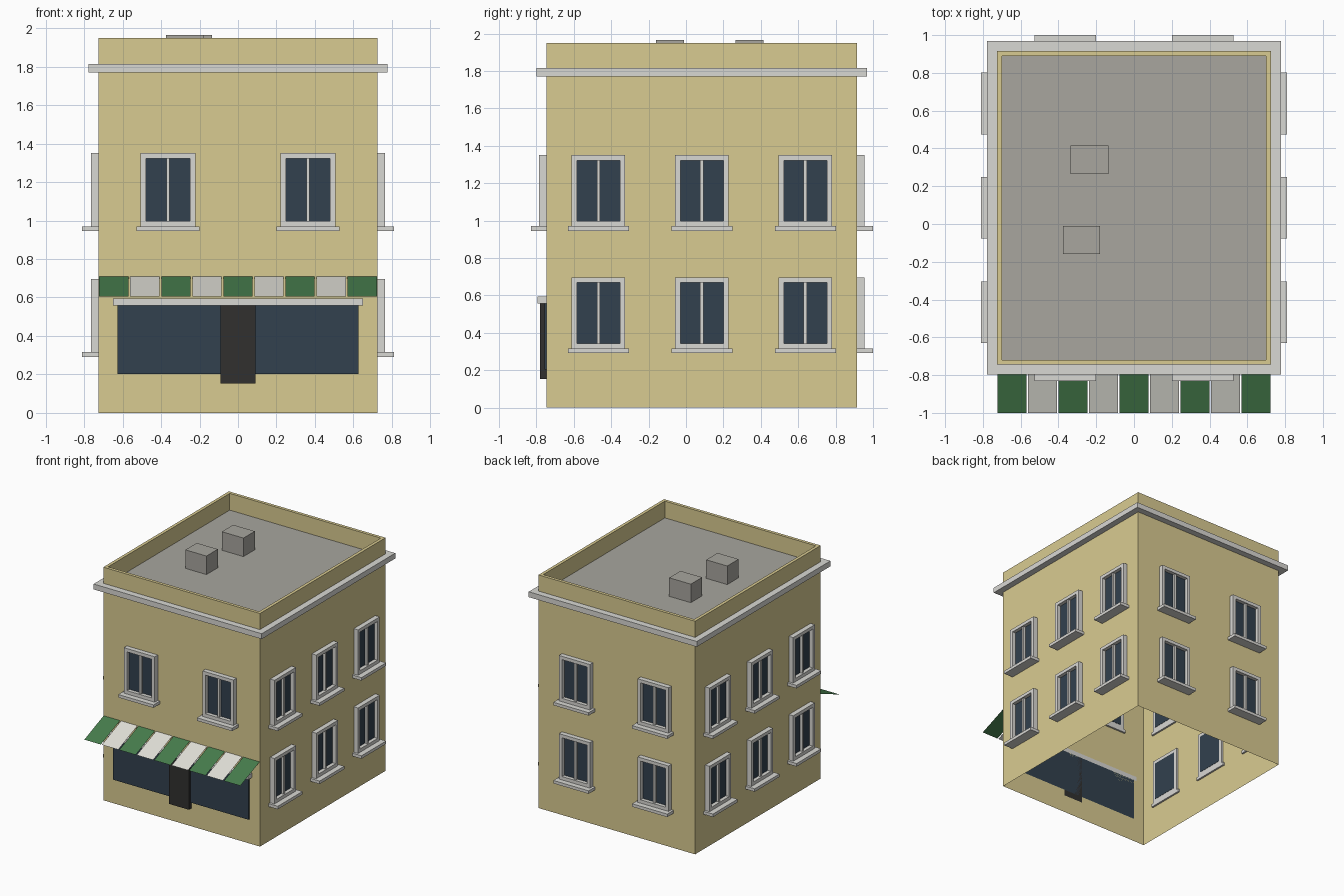
import bpy, bmesh
from math import pi
from mathutils import Matrix

cube = bpy.data.objects.get("Cube")
if cube:
    bpy.data.objects.remove(cube)


def linear(v):
    v /= 255
    return v / 12.92 if v <= 0.04045 else ((v + 0.055) / 1.055) ** 2.4


def material(name, r, g, b):
    m = bpy.data.materials.new(name)
    m.use_nodes = True
    colour = (linear(r), linear(g), linear(b), 1)
    m.diffuse_color = colour
    m.node_tree.nodes["Principled BSDF"].inputs["Base Color"].default_value = colour
    return m


WALL = material("tan_wall", 217, 203, 145)
TRIM = material("pale_trim", 217, 216, 212)
GLASS = material("dark_glass", 50, 65, 78)
ROOF = material("grey_roof", 168, 166, 159)
DOOR = material("black_door", 49, 48, 47)
GREEN = material("green_cloth", 70, 124, 76)
CREAM = material("cream_cloth", 224, 223, 215)


def add_box(bm, x, y, z):
    """Box from three (low, high) ranges."""
    mid = [(a + b) / 2 for a, b in (x, y, z)]
    size = [b - a for a, b in (x, y, z)]
    bmesh.ops.create_cube(bm, size=1, matrix=Matrix.Translation(mid) @ Matrix.Diagonal((*size, 1)))


def finish(name, bm, *mats):
    mesh = bpy.data.meshes.new(name)
    bm.to_mesh(mesh)
    bm.free()
    for m in mats:
        mesh.materials.append(m)
    return place(name, mesh)


def place(name, mesh, matrix=Matrix()):
    obj = bpy.data.objects.new(name, mesh)
    obj.matrix_world = matrix
    bpy.context.collection.objects.link(obj)
    return obj


def boxes(name, mat, *ranges):
    bm = bmesh.new()
    for r in ranges:
        add_box(bm, *r)
    return finish(name, bm, mat)


# Walls, parapet and sunken roof, open underneath
HX, Y0, Y1, TOP, DECK, RIM = 0.725, -0.745, 0.915, 1.95, 1.81, 0.037
CY = (Y0 + Y1) / 2
bm = bmesh.new()
add_box(bm, (-HX, HX), (Y0, Y1), (0, TOP))
bm.normal_update()
bmesh.ops.delete(bm, geom=[f for f in bm.faces if f.normal.z < -0.5], context="FACES_ONLY")
roof = next(f for f in bm.faces if f.normal.z > 0.5)
bmesh.ops.inset_region(bm, faces=[roof], thickness=RIM)
deck = bmesh.ops.extrude_face_region(bm, geom=[roof])["geom"]
bmesh.ops.translate(bm, vec=(0, 0, DECK - TOP), verts=[v for v in deck if isinstance(v, bmesh.types.BMVert)])
if roof.is_valid:
    bmesh.ops.delete(bm, geom=[roof], context="FACES_ONLY")
for f in deck:
    if isinstance(f, bmesh.types.BMFace):
        f.material_index = 1
finish("building_shell", bm, WALL, ROOF)

# Cornice band around the walls
OUT, IN = 0.053, 0.01
BAND = (1.77, 1.815)
boxes("cornice", TRIM,
      ((-HX - OUT, HX + OUT), (Y0 - OUT, Y0 + IN), BAND),
      ((-HX - OUT, HX + OUT), (Y1 - IN, Y1 + OUT), BAND),
      ((-HX - OUT, -HX + IN), (Y0 + IN, Y1 - IN), BAND),
      ((HX - IN, HX + OUT), (Y0 + IN, Y1 - IN), BAND))

# Rooftop units
boxes("rooftop_units", ROOF,
      ((-0.335, -0.135), (0.265, 0.415), (DECK, 1.965)),
      ((-0.375, -0.18), (-0.16, -0.01), (DECK, 1.965)))

# One window, facing -y, with its origin at the foot of the frame on the wall
W, H, B = 0.143, 0.38, 0.028
DEPTH = (-0.04, 0.015)
bm = bmesh.new()
for side in (-1, 1):
    add_box(bm, sorted((side * W, side * (W - B))), DEPTH, (0, H))
for low in (0, H - B):
    add_box(bm, (B - W, W - B), DEPTH, (low, low + B))
add_box(bm, (-0.009, 0.009), (-0.03, 0), (B, H - B))
add_box(bm, (-0.163, 0.163), (-0.085, 0.015), (-0.025, 0))
first = len(bm.faces)
add_box(bm, (B - W, W - B), (-0.01, 0.017), (B, H - B))
bm.faces.ensure_lookup_table()
for f in bm.faces[first:]:
    f.material_index = 1
window = finish("front_window", bm, TRIM, GLASS)
window_mesh = window.data
bpy.data.objects.remove(window)

# Windows on each wall: name, turn, distance from centre, offsets, sill heights
FLOORS = (0.316, 0.97)
for name, turn, reach, offsets, floors in (
        ("front_window", 0, CY - Y0, (-0.364, 0.364), FLOORS[1:]),
        ("back_window", pi, Y1 - CY, (-0.364, 0.364), FLOORS),
        ("right_window", -pi / 2, HX, (-0.553, 0, 0.553), FLOORS),
        ("left_window", pi / 2, HX, (-0.553, 0, 0.553), FLOORS)):
    for u in offsets:
        for z in floors:
            place(name, window_mesh, Matrix.Translation((0, CY, 0))
                  @ Matrix.Rotation(turn, 4, "Z") @ Matrix.Translation((u, -reach, z)))

# Shop front
boxes("shop_glass", GLASS, ((-0.627, 0.627), (-0.757, Y0), (0.203, 0.557)))
boxes("shop_door", DOOR, ((-0.091, 0.091), (-0.78, Y0), (0.152, 0.557)))
boxes("shop_lintel", TRIM, ((-0.65, 0.65), (-0.793, Y0), (0.557, 0.594)))

# Striped awning of separate sloping strips
bm = bmesh.new()
for i in range(9):
    x = (i - 4) * 0.1615
    corners = ((x - 0.076, -1, 0.605), (x + 0.076, -1, 0.605),
               (x + 0.076, Y0, 0.708), (x - 0.076, Y0, 0.708))
    strip = bm.faces.new([bm.verts.new(c) for c in corners])
    strip.material_index = i % 2
finish("awning", bm, GREEN, CREAM)
